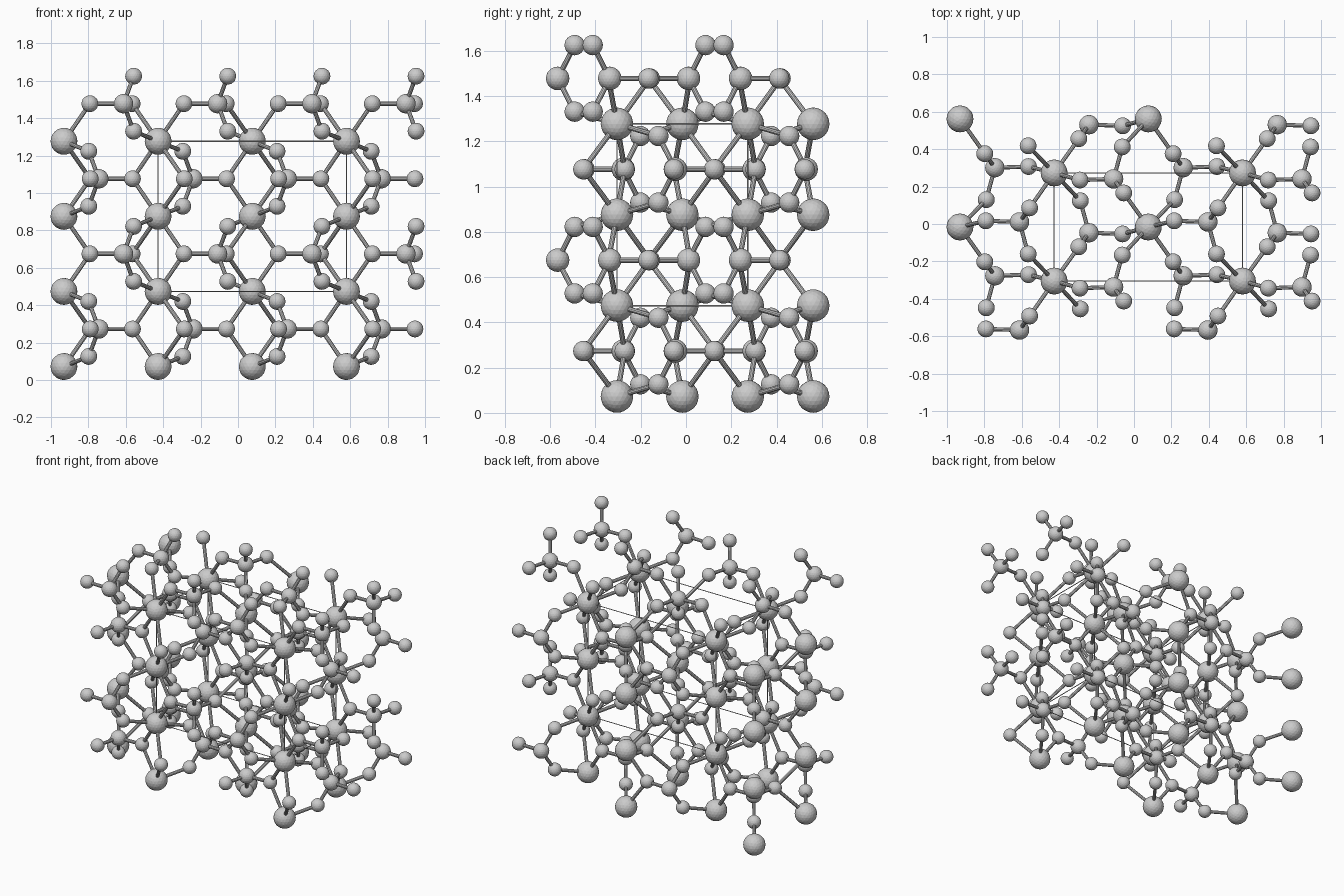
import bpy, bmesh
from mathutils import Vector, Matrix

if "Cube" in bpy.data.objects:
    bpy.data.objects.remove(bpy.data.objects["Cube"])

A, B, C = 1.007, 0.578, 0.803          # lattice periods along x, y, z
X0, Y0, Z0 = -0.427, -0.305, 0.474     # cell corner
Z_LOW = Z0 - C / 2


def finish(name, bm):
    me = bpy.data.meshes.new(name)
    bm.to_mesh(me)
    bm.free()
    ob = bpy.data.objects.new(name, me)
    bpy.context.collection.objects.link(ob)


def spheres(name, points, r):
    bm = bmesh.new()
    for p in points:
        bmesh.ops.create_icosphere(bm, subdivisions=3, radius=r,
                                   matrix=Matrix.Translation(p))
    finish(name, bm)


def rods(name, pairs, r, sides):
    bm = bmesh.new()
    for p, q in pairs:
        d = q - p
        m = Matrix.Translation((p + q) / 2) @ d.to_track_quat('Z', 'Y').to_matrix().to_4x4()
        bmesh.ops.create_cone(bm, cap_ends=True, segments=sides, radius1=r,
                              radius2=r, depth=d.length, matrix=m)
    finish(name, bm)


# Large atoms: eight vertical columns of four
large = []
for i in range(4):
    x = X0 + A * (i - 1) / 2
    y = Y0 if i % 2 else Y0 + B / 2
    for j in range(2):
        for k in range(4):
            large.append(Vector((x, y + j * B, Z_LOW + k * C / 2)))

# Tetrahedral groups: x of first, first y, z, x direction, y direction, y wrap of one corner
groups = [
    (-0.109, -0.337, Z0 + C / 4, 1, 1, 0),
    (-0.612, -0.567, Z0 + C / 4, 1, -1, B),
    (-0.241, -0.047, Z0 - C / 4, -1, 1, -B),
    (-0.744, -0.277, Z0 - C / 4, -1, -1, 0),
]
medium, small = [], []
for gx, gy, gz, sx, sy, wrap in groups:
    for i in range(2):
        for j in range(2):
            for k in range(2):
                s = Vector((gx + i * A, gy + j * B, gz + k * C))
                medium.append(s)
                small += [s + Vector((-0.180 * sx, 0.006 * -sy, 0)),
                          s + Vector((0.046 * sx, 0.171 * sy + wrap, 0)),
                          s + Vector((0.054 * sx, -0.075 * sy, 0.147)),
                          s + Vector((0.054 * sx, -0.075 * sy, -0.147))]

spheres("large_atoms", large, 0.072)
spheres("medium_atoms", medium, 0.052)
spheres("small_atoms", small, 0.045)

# Bonds join every small atom to its near neighbours
rods("short_bonds", [(s, o) for s in medium for o in small if (s - o).length < 0.2], 0.0115, 10)
rods("long_bonds", [(m, o) for m in large for o in small if (m - o).length < 0.305], 0.0115, 10)

# Thin outline of the repeating cell
edges = []
size = Vector((A, B, C))
for axis in range(3):
    u, v = [a for a in range(3) if a != axis]
    for su in (0, 1):
        for sv in (0, 1):
            p = Vector((X0, Y0, Z0))
            p[u] += su * size[u]
            p[v] += sv * size[v]
            q = p.copy()
            q[axis] += size[axis]
            edges.append((p, q))
rods("cell_outline", edges, 0.003, 6)
